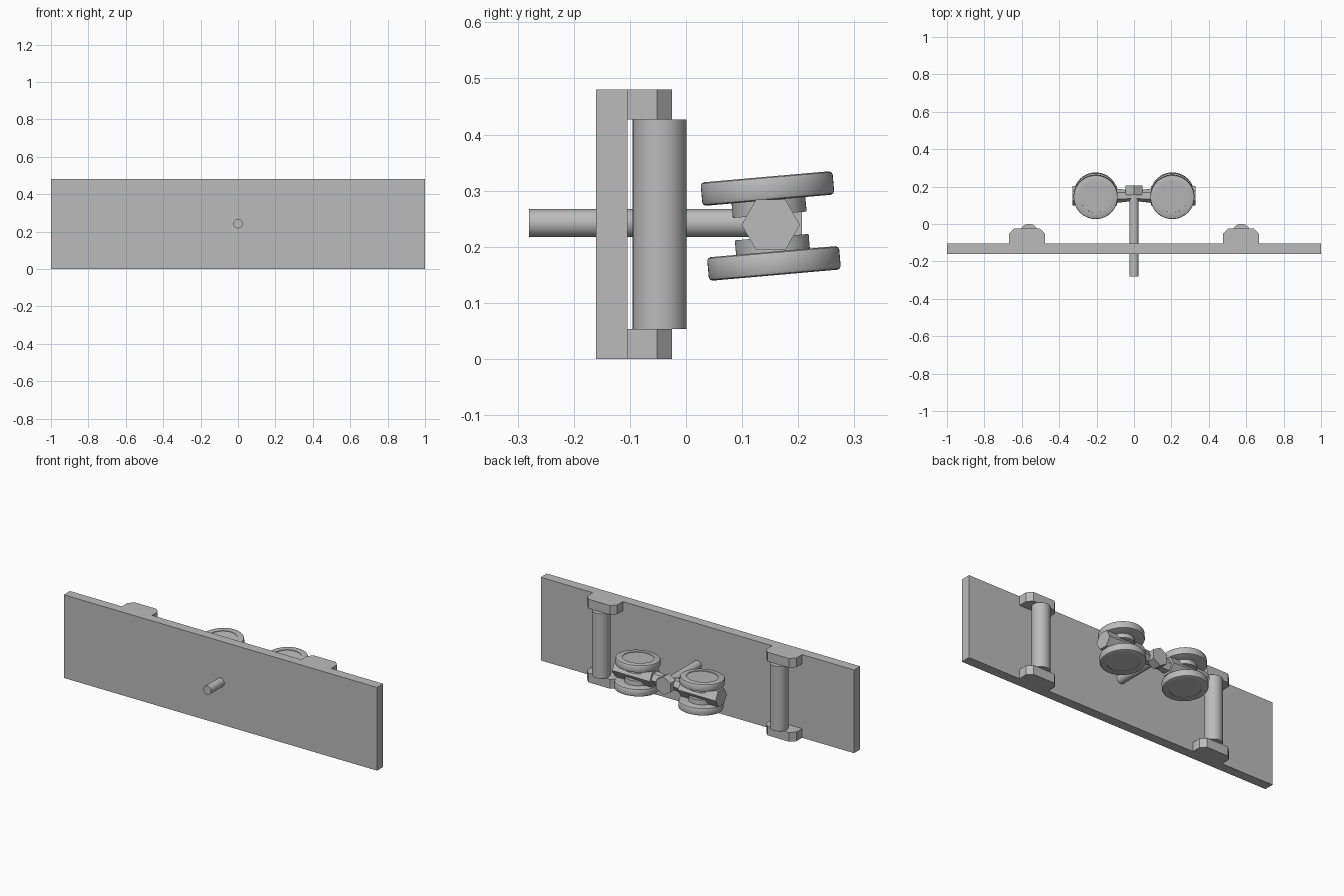
import bpy, bmesh
from math import radians, pi
from mathutils import Matrix, Vector

if "Cube" in bpy.data.objects:
    bpy.data.objects.remove(bpy.data.objects["Cube"], do_unlink=True)

grey = bpy.data.materials.new("plain grey")
grey.use_nodes = True
GREY = (0.5, 0.5, 0.5, 1)
grey.diffuse_color = GREY
grey.node_tree.nodes["Principled BSDF"].inputs["Base Color"].default_value = GREY


def finish(bm, name, matrix=Matrix(), smooth=False):
    bmesh.ops.recalc_face_normals(bm, faces=bm.faces)
    mesh = bpy.data.meshes.new(name)
    bm.to_mesh(mesh)
    bm.free()
    mesh.materials.append(grey)
    mesh.transform(matrix)
    ob = bpy.data.objects.new(name, mesh)
    bpy.context.collection.objects.link(ob)
    if smooth:
        bpy.ops.object.select_all(action='DESELECT')
        ob.select_set(True)
        bpy.context.view_layer.objects.active = ob
        bpy.ops.object.shade_smooth_by_angle(angle=radians(30))
    return ob


def extrude_outline(name, points, z0, z1):
    bm = bmesh.new()
    face = bm.faces.new([bm.verts.new((x, y, z0)) for x, y in points])
    top = bmesh.ops.extrude_face_region(bm, geom=[face])["geom"]
    bmesh.ops.translate(bm, vec=(0, 0, z1 - z0),
                        verts=[v for v in top if isinstance(v, bmesh.types.BMVert)])
    return finish(bm, name)


def prism(name, start, end, radius, sides=48, end_radius=None, turn=0):
    start, end = Vector(start), Vector(end)
    axis = end - start
    bm = bmesh.new()
    bmesh.ops.create_cone(bm, cap_ends=True, segments=sides, radius1=radius,
                          radius2=end_radius or radius, depth=axis.length)
    m = (Matrix.Translation((start + end) / 2) @ axis.to_track_quat('Z', 'Y').to_matrix().to_4x4()
         @ Matrix.Rotation(turn, 4, 'Z'))
    return finish(bm, name, m, smooth=sides > 6)


def lathe(name, profile, matrix, steps=64):
    bm = bmesh.new()
    verts = [bm.verts.new((r, 0, z)) for r, z in profile]
    edges = [bm.edges.new(pair) for pair in zip(verts, verts[1:])]
    bmesh.ops.spin(bm, geom=verts + edges, angle=2 * pi, steps=steps,
                   axis=(0, 0, 1), cent=(0, 0, 0))
    bmesh.ops.remove_doubles(bm, verts=bm.verts, dist=0.0001)
    return finish(bm, name, matrix, smooth=True)


# Main board
H = 0.48
extrude_outline("board", [(-1, -0.16), (1, -0.16), (1, -0.104), (-1, -0.104)], 0, H)

# Chamfered brackets holding the upright rollers
for side, sx, roller_x in (("right", -0.572, -0.562), ("left", 0.572, 0.574)):
    w, c, back = 0.096, 0.027, -0.025
    outline = [(sx - w, -0.104), (sx + w, -0.104), (sx + w, back - c),
               (sx + w - c, back), (sx - w + c, back), (sx - w, back - c)]
    extrude_outline(side + "_lower_bracket", outline, 0, 0.053)
    extrude_outline(side + "_upper_bracket", outline, H - 0.053, H)
    prism(side + "_roller", (roller_x, -0.047, 0.053), (roller_x, -0.047, H - 0.053), 0.048)

# Push rod through the board, with a hexagonal nut at its back end
CY, CZ = 0.151, 0.239
prism("push_rod", (0, -0.28, 0.242), (0, 0.165, 0.242), 0.025)
prism("center_nut", (0, 0.155, CZ), (0, 0.207, CZ), 0.052, 6)

# Tilted wheel trucks on hexagonal axle blocks
wheel_profile = [(0, 0.085), (0.083, 0.085), (0.083, 0.088), (0.112, 0.088),
                 (0.116, 0.086), (0.118, 0.082), (0.118, 0.052), (0.116, 0.048),
                 (0.112, 0.046), (0, 0.046)]
for side, s in (("right", -1), ("left", 1)):
    prism(side + "_axle_block", (s * 0.09, CY, CZ), (s * 0.33, CY, CZ), 0.052, 6, turn=pi / 2)
    prism(side + "_axle_link", (0, CY, CZ), (s * 0.09, CY, CZ), 0.027, 6,
          end_radius=0.038, turn=pi / 2)
    truck = (Matrix.Translation((s * 0.205, CY, CZ - 0.002))
             @ Matrix.Rotation(radians(5), 4, 'X'))
    for level, flip in (("upper", Matrix()), ("lower", Matrix.Rotation(pi, 4, 'X'))):
        lathe(f"{side}_{level}_wheel", wheel_profile, truck @ flip)
        lathe(f"{side}_{level}_hub", [(0, 0.02), (0.066, 0.02), (0.066, 0.05), (0, 0.05)],
              truck @ flip)
